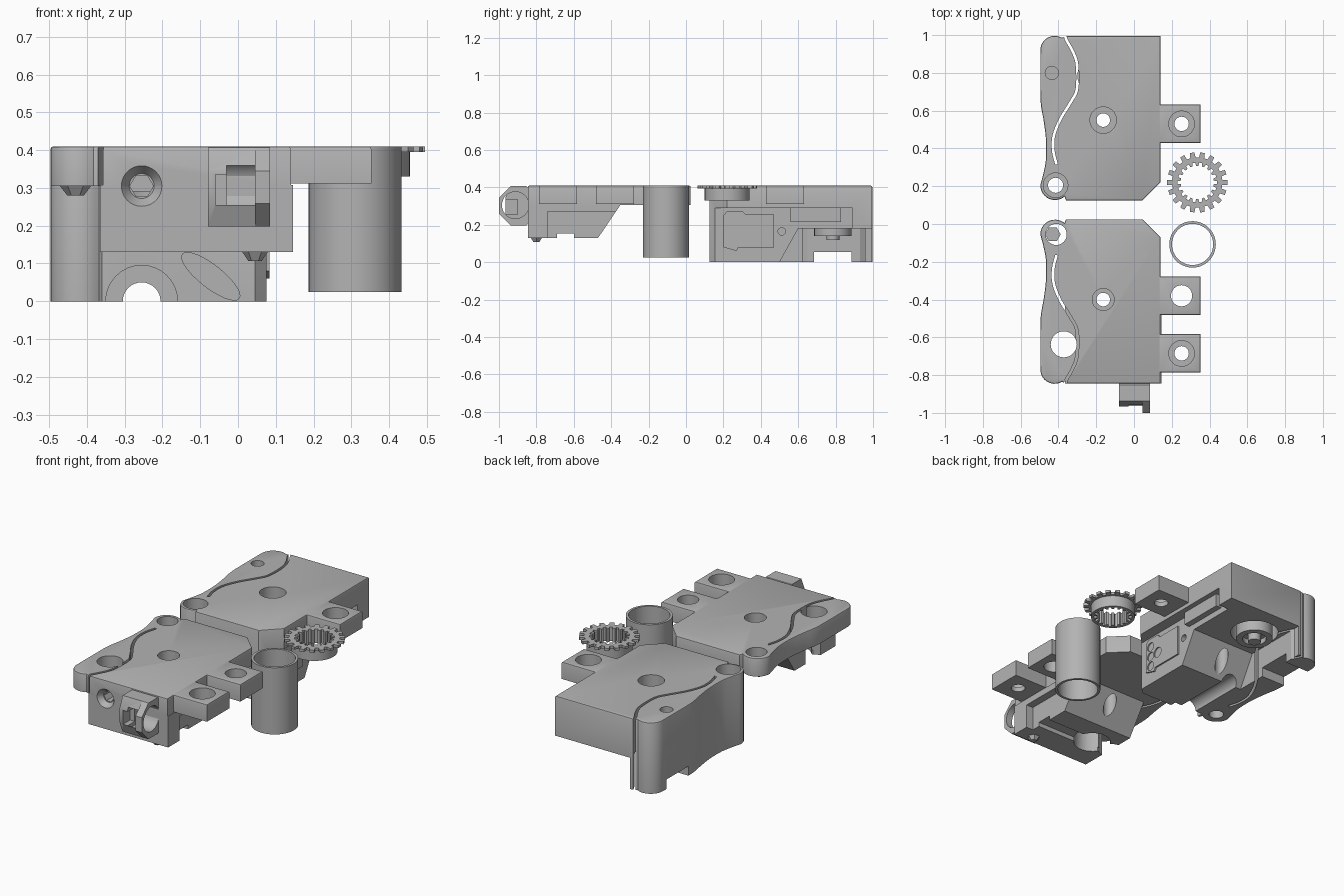
import bpy, bmesh, math
from mathutils import Vector

if "Cube" in bpy.data.objects:
    bpy.data.objects.remove(bpy.data.objects["Cube"])

grey = bpy.data.materials.new("plain_grey")
grey.use_nodes = True
grey.diffuse_color = (0.45, 0.45, 0.45, 1)
grey.node_tree.nodes["Principled BSDF"].inputs["Base Color"].default_value = (0.45, 0.45, 0.45, 1)
TOP = 0.41


def prism(name, pts, a, b, axis="z", taper=1.0, bevel=0.0):
    """Extrude a 2D profile along an axis from a to b."""
    def place(p, t):
        return {"z": (p[0], p[1], t), "x": (t, p[0], p[1]), "y": (p[0], t, p[1])}[axis]
    cx = sum(p[0] for p in pts) / len(pts)
    cy = sum(p[1] for p in pts) / len(pts)
    far = [(cx + (p[0] - cx) * taper, cy + (p[1] - cy) * taper) for p in pts]
    bm = bmesh.new()
    low = [bm.verts.new(place(p, a)) for p in pts]
    high = [bm.verts.new(place(p, b)) for p in far]
    bm.faces.new(low)
    cap = bm.faces.new(high)
    n = len(pts)
    for i in range(n):
        bm.faces.new((low[i], low[(i + 1) % n], high[(i + 1) % n], high[i]))
    bmesh.ops.recalc_face_normals(bm, faces=bm.faces[:])
    if bevel:
        bmesh.ops.bevel(bm, geom=list(cap.edges), offset=bevel, segments=2, profile=0.5, affect="EDGES")
    mesh = bpy.data.meshes.new(name)
    bm.to_mesh(mesh)
    bm.free()
    mesh.materials.append(grey)
    obj = bpy.data.objects.new(name, mesh)
    bpy.context.scene.collection.objects.link(obj)
    return obj


def box(name, x0, x1, y0, y1, z0, z1, bevel=0.0):
    return prism(name, [(x0, y0), (x1, y0), (x1, y1), (x0, y1)], z0, z1, bevel=bevel)


def arc(c, r, a0=0, a1=360, n=32):
    full = abs(a1 - a0) == 360
    steps = n if full else n + 1
    angles = [math.radians(a0 + (a1 - a0) * i / n) for i in range(steps)]
    return [(c[0] + r * math.cos(t), c[1] + r * math.sin(t)) for t in angles]


def cyl(name, c, r, a, b, axis="z", n=32, taper=1.0):
    return prism(name, arc(c, r, n=n), a, b, axis, taper)


def cut(obj, *cutters):
    for c in cutters:
        mod = obj.modifiers.new("cut", "BOOLEAN")
        mod.operation, mod.solver, mod.object = "DIFFERENCE", "EXACT", c
        c.hide_render = True
        bpy.context.view_layer.update()
        graph = bpy.context.evaluated_depsgraph_get()
        mesh = bpy.data.meshes.new_from_object(obj.evaluated_get(graph))
        obj.modifiers.clear()
        obj.data = mesh
        bpy.data.objects.remove(c)


def spline(pts, n=5):
    """Catmull-Rom curve through the points."""
    v = [Vector(p) for p in pts]
    v = [2 * v[0] - v[1]] + v + [2 * v[-1] - v[-2]]
    out = []
    for p0, p1, p2, p3 in zip(v, v[1:], v[2:], v[3:]):
        for i in range(n):
            t = i / n
            out.append(0.5 * (2 * p1 + (p2 - p0) * t + (2 * p0 - 5 * p1 + 4 * p2 - p3) * t * t
                              + (3 * p1 - p0 - 3 * p2 + p3) * t ** 3))
    return out + [v[-2]]


def ribbon(path, w):
    left, right = [], []
    for i, p in enumerate(path):
        d = (path[min(i + 1, len(path) - 1)] - path[max(i - 1, 0)]).normalized() * w / 2
        left.append(p + Vector((-d.y, d.x)))
        right.append(p - Vector((-d.y, d.x)))
    return left + right[::-1]


# Shared outline, measured from the inner edge of each half
edge = [(-0.496, 0.08), (-0.478, 0.15), (-0.466, 0.22), (-0.466, 0.32),
        (-0.478, 0.42), (-0.492, 0.5), (-0.496, 0.58), (-0.496, 0.79)]
outline = [(-0.355, 0.87), (0.14, 0.87), (0.14, 0.095), (0.045, 0), (-0.36, 0)]
outline += arc((-0.418, 0.08), 0.078, -50, -170, 10)
outline += [tuple(p) for p in spline(edge)]
outline += arc((-0.42, 0.795), 0.076, 170, 60, 10)
slit = ribbon(spline([(-0.366, 0.9), (-0.36, 0.855), (-0.325, 0.79), (-0.302, 0.72), (-0.302, 0.59),
                      (-0.335, 0.52), (-0.39, 0.43), (-0.425, 0.34), (-0.427, 0.26), (-0.41, 0.19)]), 0.014)


def rear(q):
    return 0.125 + q


def front(q):
    return 0.025 - q


def flat(pts, f):
    return [(p[0], f(p[1])) for p in pts]


def side(pts, f):
    return [(f(p[0]), p[1]) for p in pts]


def screw_hole(obj, c, r_wide, r_thin, floor=0.34):
    """Through hole with a wide recess at the top."""
    cut(obj, cyl("cutter", c, r_thin, -0.1, 0.5))
    if r_wide:
        cut(obj, cyl("cutter", c, r_wide, floor, 0.5))


def tab(name, y, r_wide, r_thin):
    t = box(name, 0.13, 0.353, y - 0.102, y + 0.102, 0.312, TOP, 0.008)
    screw_hole(t, (0.252, y), r_wide, r_thin)


# Rear half: deep housing with full-height arm
body = prism("rear_housing", flat(outline, rear), 0, TOP, bevel=0.008)
cut(body,
    prism("cutter", side([(0.37, -0.01), (0.375, 0), (0.475, 0.18), (0.95, 0.18), (0.95, -0.01)], rear),
          -0.34, 0.3, "x"),
    box("cutter", 0.075, 0.3, 0, rear(0.765), -0.1, 0.29),
    box("cutter", -0.6, -0.3, 0.685, 0.885, -0.1, 0.055),
    prism("cutter", flat(slit, rear), -0.1, 0.5),
    cyl("cutter", (-0.255, 0), 0.05, 0, 0.7, "y"),
    cyl("cutter", (-0.255, 0), 0.095, 0, 0.16, "y"),
    cyl("cutter", (-0.2, 0.785), 0.13, 0, 0.29))
screw_hole(body, (-0.163, 0.55), 0.07, 0.036)
screw_hole(body, (-0.415, 0.205), 0.065, 0.04)
cut(body, cyl("cutter", (-0.435, 0.8), 0.035, 0.35, 0.5))

# Slanted oval recess in the inner face
slant = math.radians(-38)
oval = [(-0.072 + 0.095 * math.cos(t) * math.cos(slant) - 0.03 * math.sin(t) * math.sin(slant),
         0.066 + 0.095 * math.cos(t) * math.sin(slant) + 0.03 * math.sin(t) * math.cos(slant))
        for t in [math.tau * i / 28 for i in range(28)]]
cut(body, prism("cutter", oval, 0, 0.17, "y"))

# Latch panel with round sockets on the side
panel = prism("latch_panel", [(0.2, 0.08), (0.27, 0.06), (0.28, 0.08), (0.47, 0.08), (0.47, 0.255),
                              (0.32, 0.255), (0.3, 0.275), (0.22, 0.275), (0.2, 0.25)], 0.07, 0.084, "x")
for c, r in [((0.24, 0.225), 0.026), ((0.24, 0.165), 0.026), ((0.24, 0.105), 0.026), ((0.3, 0.165), 0.03)]:
    cut(panel, cyl("cutter", c, r, 0.0765, 0.2, "x", 20))
cut(body, cyl("cutter", (0.512, 0.165), 0.02, 0.03, 0.2, "x", 20))
box("side_rail", 0.07, 0.11, 0.56, 0.83, 0.215, 0.295)

# Round seat hanging inside the rear half
seat = cyl("round_seat", (-0.2, 0.785), 0.1, 0.14, 0.3)
cut(seat, cyl("cutter", (-0.2, 0.785), 0.065, 0, 0.17))
cyl("seat_hub", (-0.2, 0.785), 0.035, 0.12, 0.2)
tab("rear_tab", 0.53, 0.068, 0.038)

# Front half: thin lid with a shallower block below
lid = prism("front_lid", flat(outline, front), 0.305, TOP, bevel=0.008)
cut(lid, prism("cutter", flat(slit, front), 0.2, 0.5))
block = prism("front_block", side([(0.375, 0.308), (0.495, 0.13), (0.625, 0.13), (0.625, 0.155), (0.715, 0.155),
                                   (0.715, 0.13), (0.87, 0.13), (0.87, 0.308)], front), -0.365, 0.145, "x")
cut(block,
    box("cutter", 0.1, 0.3, front(0.765), 0, 0, 0.27),
    cyl("cutter", (-0.235, -0.635), 0.1, 0, 0.29))
for part in (lid, block):
    screw_hole(part, (-0.163, -0.4), 0.058, 0.036)
    cut(part, cyl("cutter", (-0.372, -0.637), 0.069, 0, 0.5))
cut(lid, cyl("cutter", (-0.412, -0.055), 0.056, 0.2, 0.5))

# Hexagonal socket with a flared rim on the front
cut(block,
    cyl("cutter", (-0.255, 0.305), 0.055, -0.847, -0.815, "y", taper=0.6),
    cyl("cutter", (-0.255, 0.305), 0.031, -0.83, -0.72, "y", 6))
cut(lid,
    cyl("cutter", (-0.255, 0.305), 0.055, -0.847, -0.815, "y", taper=0.6),
    cyl("cutter", (-0.255, 0.305), 0.031, -0.83, -0.72, "y", 6))
tab("front_tab_inner", -0.38, 0, 0.056)
tab("front_tab_outer", -0.685, 0.068, 0.038)
cyl("lid_peg", (-0.43, -0.055), 0.022, 0.28, 0.306, n=6, taper=1.9)
cyl("block_peg", (0.045, -0.8), 0.018, 0.107, 0.131, n=6, taper=1.9)

# Eight-sided cable holder on the front
collar = arc((-0.895, 0.302), 0.113, 22.5, 382.5, 8)
clipped = [(max(y, -0.965), z) for y, z in collar]
holder = prism("cable_holder", clipped, -0.08, 0.05, "x")
ring = prism("cable_ring", collar, 0.045, 0.085, "x")
for part in (holder, ring):
    cut(part, cyl("cutter", (-0.912, 0.305), 0.072, -0.03, 0.2, "x"))
cut(holder, box("cutter", -0.06, 0.035, -1.1, -0.9, 0.255, 0.335))

# Open tube
tube = cyl("tube", (0.31, -0.108), 0.123, 0.025, TOP, n=48)
cut(tube, cyl("cutter", (0.31, -0.108), 0.109, 0, 0.5, n=48))


def toothed(c, r_in, r_out, teeth):
    pts = []
    for i in range(teeth):
        for k, r in ((-0.3, r_in), (-0.22, r_out), (0.22, r_out), (0.3, r_in)):
            t = math.tau * (i + k) / teeth
            pts.append((c[0] + r * math.cos(t), c[1] + r * math.sin(t)))
    return pts


# Gear with hub and splined bore
gear_c = (0.335, 0.22)
for name, shape, low in (("gear_teeth", toothed(gear_c, 0.133, 0.16, 18), 0.395),
                         ("gear_hub", arc(gear_c, 0.12, n=40), 0.33)):
    g = prism(name, shape, low, TOP if low > 0.35 else 0.396)
    cut(g, prism("cutter", toothed(gear_c, 0.088, 0.105, 18), 0.2, 0.5))

# Smooth the curved walls and keep the edges crisp
for obj in [o for o in bpy.context.scene.objects if o.type == "MESH"]:
    bpy.ops.object.select_all(action="DESELECT")
    obj.select_set(True)
    bpy.context.view_layer.objects.active = obj
    bpy.ops.object.shade_smooth_by_angle(angle=math.radians(25))
